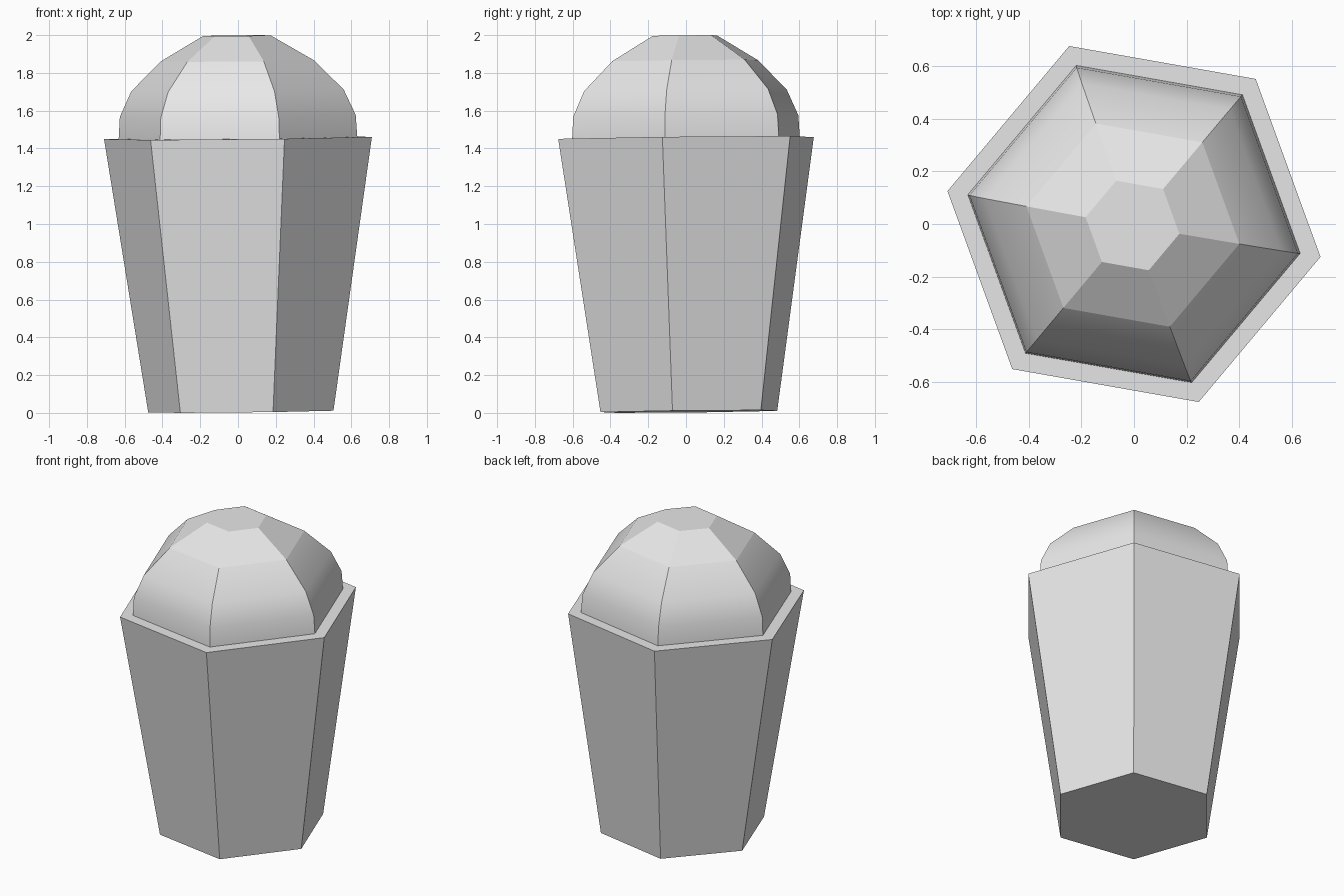
import bpy, bmesh, math
from mathutils import Matrix, Vector

if "Cube" in bpy.data.objects:
    bpy.data.objects.remove(bpy.data.objects["Cube"])

grey = bpy.data.materials.new("light_grey")
grey.diffuse_color = (0.8, 0.8, 0.8, 1)
grey.use_nodes = True
grey.node_tree.nodes["Principled BSDF"].inputs["Base Color"].default_value = grey.diffuse_color

# the whole model leans very slightly to the front left
axis = Vector((-0.0104, -0.0104, 1)).normalized()
LEAN = Matrix.Translation((0.015, 0.015, 0.0074)) @ Vector((0, 0, 1)).rotation_difference(axis).to_matrix().to_4x4()


def hex_stack(name, rings, smooth_bands=0):
    """Closed six-sided body from (radius, height) rings."""
    bm = bmesh.new()
    loops = []
    for r, z in rings:
        loops.append([bm.verts.new((r * math.cos(math.radians(60 * i - 10)),
                                    r * math.sin(math.radians(60 * i - 10)), z))
                      for i in range(6)])
    bm.faces.new(loops[0][::-1])
    for b, (lo, hi) in enumerate(zip(loops, loops[1:])):
        for i in range(6):
            j = (i + 1) % 6
            f = bm.faces.new((lo[i], lo[j], hi[j], hi[i]))
            f.smooth = b < smooth_bands
            bm.edges.get((lo[i], hi[i])).smooth = False  # sharp ribs
    bm.faces.new(loops[-1])
    bm.transform(LEAN)
    me = bpy.data.meshes.new(name)
    bm.to_mesh(me)
    bm.free()
    me.materials.append(grey)
    ob = bpy.data.objects.new(name, me)
    bpy.context.collection.objects.link(ob)
    return ob


# tapered cup with flat rim
hex_stack("cup", [(0.498, 0), (0.72, 1.448)])

# faceted dome: lower bands smooth, upper bands flat
hex_stack("dome", [(0.642, 1.44), (0.634, 1.565), (0.571, 1.70),
                   (0.411, 1.857), (0.181, 1.99)], smooth_bands=3)
